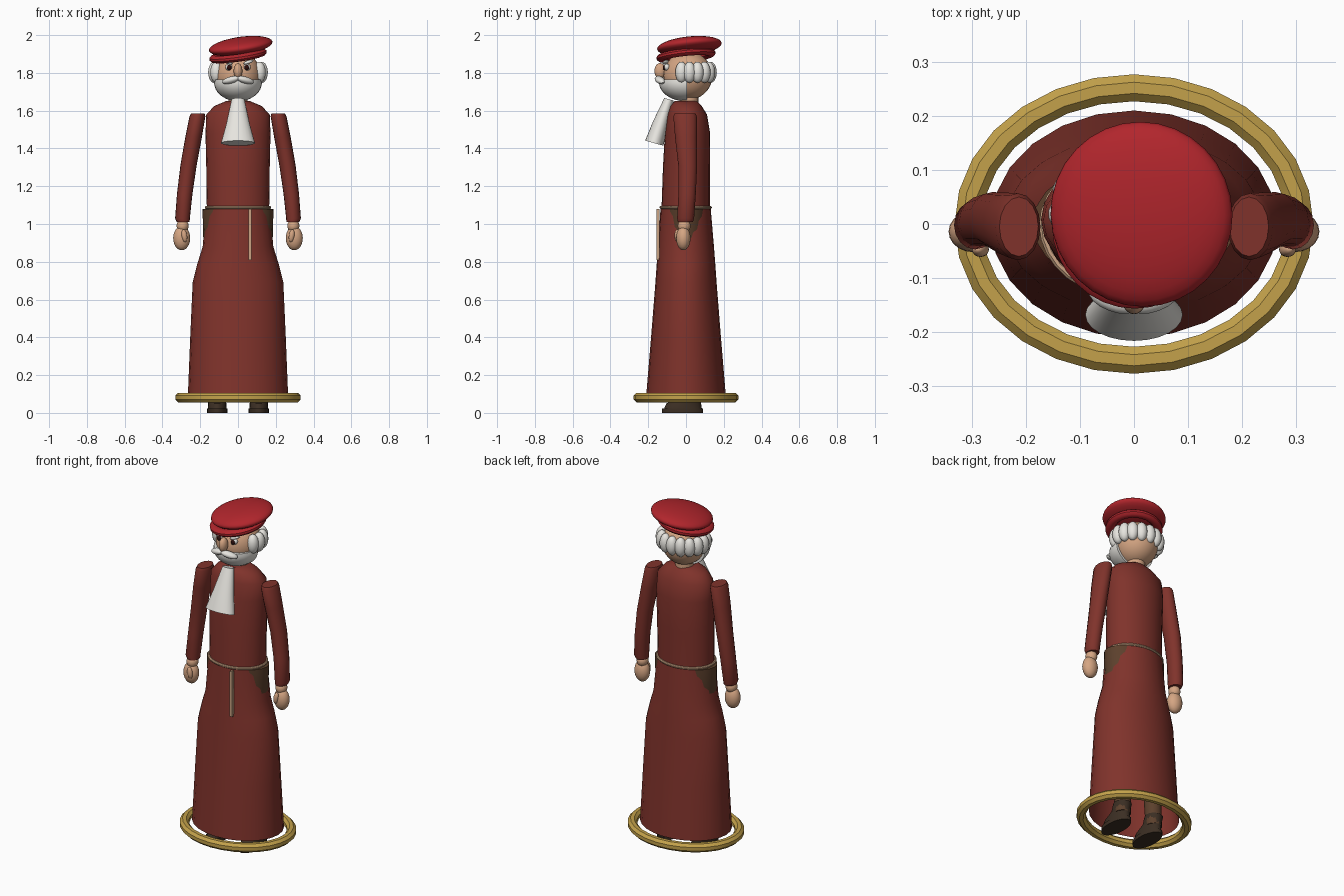
import bpy, bmesh, math
from mathutils import Matrix, Euler, Vector

if "Cube" in bpy.data.objects:
    bpy.data.objects.remove(bpy.data.objects["Cube"])


def material(name, rgb):
    m = bpy.data.materials.new(name)
    m.diffuse_color = tuple((c / 255) ** 2.2 for c in rgb) + (1,)
    m.use_nodes = True
    m.node_tree.nodes["Principled BSDF"].inputs["Base Color"].default_value = m.diffuse_color
    return m


ROBE = material("dark red cloth", (127, 54, 47))
HAT = material("bright red", (176, 42, 48))
WHITE = material("white", (232, 230, 224))
SKIN = material("skin", (212, 164, 130))
GOLD = material("gold", (194, 160, 76))
BROWN = material("brown", (92, 66, 48))
SHOE = material("dark shoe", (62, 50, 40))
ROPE = material("tan rope", (200, 162, 130))
DARK = material("eye dark", (48, 22, 20))


def finish(name, bm, mat, angle=40):
    bmesh.ops.recalc_face_normals(bm, faces=bm.faces)
    me = bpy.data.meshes.new(name)
    bm.to_mesh(me)
    bm.free()
    me.materials.append(mat)
    ob = bpy.data.objects.new(name, me)
    bpy.context.collection.objects.link(ob)
    bpy.ops.object.select_all(action='DESELECT')
    ob.select_set(True)
    bpy.context.view_layer.objects.active = ob
    bpy.ops.object.shade_smooth_by_angle(angle=math.radians(angle))
    return ob


def loft(name, sections, mat, n=24, bottom=True, top=True, tilt=0, angle=40):
    """Join ellipses given as (x, y, z, rx, ry); tilt turns each about x."""
    bm = bmesh.new()
    rings = []
    for x, y, z, rx, ry in sections:
        ring = []
        for i in range(n):
            a = 2 * math.pi * i / n
            p = Vector((rx * math.cos(a), ry * math.sin(a), 0))
            p.rotate(Euler((tilt, 0, 0)))
            ring.append(bm.verts.new(p + Vector((x, y, z))))
        rings.append(ring)
    for a, b in zip(rings, rings[1:]):
        for i in range(n):
            j = (i + 1) % n
            bm.faces.new((a[i], a[j], b[j], b[i]))
    if bottom:
        bm.faces.new(rings[0])
    if top:
        bm.faces.new(rings[-1])
    return finish(name, bm, mat, angle)


def ball(name, c, r, mat, rot=(0, 0, 0), u=20, v=12, cut=None):
    """Ellipsoid, optionally keeping only the side of a plane (co, no)."""
    bm = bmesh.new()
    bmesh.ops.create_uvsphere(bm, u_segments=u, v_segments=v, radius=1)
    bm.transform(Matrix.LocRotScale(Vector(c), Euler(rot), Vector(r)))
    for co, no in cut or []:
        res = bmesh.ops.bisect_plane(bm, geom=bm.verts[:] + bm.edges[:] + bm.faces[:],
                                     plane_co=co, plane_no=no, clear_outer=True)
        edges = [e for e in res['geom_cut'] if isinstance(e, bmesh.types.BMEdge)]
        bmesh.ops.contextual_create(bm, geom=edges)
    return finish(name, bm, mat, 50)


def hoop(name, c, rx, ry, r, mat, n=24, sides=8, rot=(0, 0, 0), angle=40, rz=None):
    """Elliptical ring with a round section."""
    bm = bmesh.new()
    m = Matrix.LocRotScale(Vector(c), Euler(rot), None)
    grid = []
    for i in range(n):
        a = 2 * math.pi * i / n
        row = []
        for k in range(sides):
            t = 2 * math.pi * (k + .5) / sides
            d = r * math.cos(t)
            row.append(bm.verts.new(m @ Vector(((rx + d) * math.cos(a), (ry + d) * math.sin(a),
                                                (rz or r) * math.sin(t)))))
        grid.append(row)
    for i in range(n):
        for k in range(sides):
            p, q, l = grid[i], grid[(i + 1) % n], (k + 1) % sides
            bm.faces.new((p[k], q[k], q[l], p[l]))
    return finish(name, bm, mat, angle)


def box(name, c, size, mat):
    bm = bmesh.new()
    bmesh.ops.create_cube(bm, size=1)
    bm.transform(Matrix.LocRotScale(Vector(c), None, Vector(size)))
    return finish(name, bm, mat)


# robe, hips and belt
loft("skirt", [(0, 0, .10, .265, .21), (0, 0, .40, .253, .185), (0, 0, .69, .24, .162),
               (0, 0, .79, .215, .155), (0, 0, .88, .187, .148), (0, -.002, 1.08, .17, .133)],
     ROBE, bottom=False, top=False)
loft("hips", [(0, 0, .86, .17, .11), (0, 0, .93, .184, .118), (0, 0, 1.08, .188, .12)], BROWN)
loft("torso", [(0, -.002, 1.07, .165, .128), (0, .002, 1.3, .168, .124), (0, .008, 1.48, .172, .12),
               (0, .006, 1.58, .168, .105), (0, .0, 1.625, .125, .083), (0, .0, 1.65, .065, .06)], ROBE)
hoop("belt", (0, -.002, 1.088), .168, .131, .008, ROPE, n=32)
box("belt_end", (.063, -.148, .945), (.016, .018, .27), ROPE)

# gold hem hoop
hoop("hem_hoop", (0, 0, .081), .307, .252, .027, GOLD, n=28, sides=8, angle=20)

for s in (-1, 1):
    side = "left" if s > 0 else "right"
    # sleeve and hand
    loft(side + "_sleeve", [(s * .29, -.003, 1.01, .034, .04), (s * .294, -.002, 1.03, .039, .045),
                            (s * .282, .006, 1.16, .041, .046), (s * .262, .009, 1.31, .043, .05),
                            (s * .235, 0, 1.46, .044, .058), (s * .215, -.005, 1.57, .042, .062),
                            (s * .213, -.005, 1.585, .036, .055)], ROBE, n=16)
    ball(side + "_wrist", (s * .293, -.01, .99), (.032, .034, .035), SKIN)
    ball(side + "_palm", (s * .298, -.014, .925), (.045, .038, .064), SKIN)
    ball(side + "_thumb", (s * .284, -.047, .938), (.015, .014, .034), SKIN, rot=(0, s * .15, 0))
    # leg and shoe
    loft(side + "_leg", [(s * .11, .035, .06, .045, .045), (s * .1, .02, .5, .055, .055),
                         (s * .09, 0, .9, .07, .08)], BROWN, n=12)
    loft(side + "_shoe_sole", [(s * .11, -.018, 0, .054, .108), (s * .11, -.018, .022, .054, .108)],
         SHOE, n=20)
    loft(side + "_shoe_upper", [(s * .11, -.016, .022, .05, .1), (s * .11, -.012, .05, .048, .092),
                                (s * .11, .02, .08, .045, .06), (s * .11, .035, .12, .05, .05)],
         SHOE, n=20)
    # eye, brow and moustache half
    ball(side + "_eye_white", (s * .048, -.101, 1.83), (.019, .016, .018), WHITE, u=12, v=8)
    ball(side + "_pupil", (s * .046, -.113, 1.828), (.013, .01, .014), DARK, u=12, v=8)
    ball(side + "_brow", (s * .055, -.108, 1.857), (.03, .014, .009), WHITE, rot=(0, -s * .3, s * .35),
         u=12, v=8)
    ball(side + "_moustache", (s * .038, -.138, 1.762), (.05, .024, .018), WHITE,
         rot=(0, s * .25, s * .35), u=16, v=8)

# neck and head
loft("neck", [(0, .015, 1.61, .05, .05), (0, .015, 1.7, .05, .05)], SKIN)
ball("head", (0, .01, 1.785), (.122, .13, .128), SKIN, u=28, v=18)
ball("nose", (0, -.137, 1.81), (.023, .03, .042), SKIN)
ball("mouth", (0, -.128, 1.742), (.03, .014, .008), DARK, u=12, v=8)

# beard: front half of a rounded bowl, then the hanging flared tuft
ball("beard", (0, 0, 1.75), (.127, .143, .1), WHITE, u=28, v=18,
     cut=[((0, .005, 0), (0, 1, 0)), ((0, 0, 1.765), (0, 0, 1))])
loft("beard_tuft", [(0, -.168, 1.428, .09, .05), (0, -.135, 1.53, .062, .042),
                    (0, -.09, 1.66, .034, .026)], WHITE, n=24, tilt=-.27)

# hair curls round sides and back
COUNT = 11
for i in range(COUNT):
    a = math.radians(-25 + 230 * i / (COUNT - 1))
    ball(f"hair_curl_{i + 1}", (.126 * math.cos(a), .022 + .108 * math.sin(a), 1.803),
         (.033, .033, .056), WHITE, u=14, v=10)

# tilted beret
TILT = (.1, -.14, 0)
hoop("hat_band", (0, .0, 1.892), .128, .132, .026, HAT, n=32, sides=10, rot=TILT, rz=.02)
loft_crown = ball("hat_crown", (.014, .018, 1.942), (.17, .172, .046), HAT, rot=TILT, u=32, v=16)
